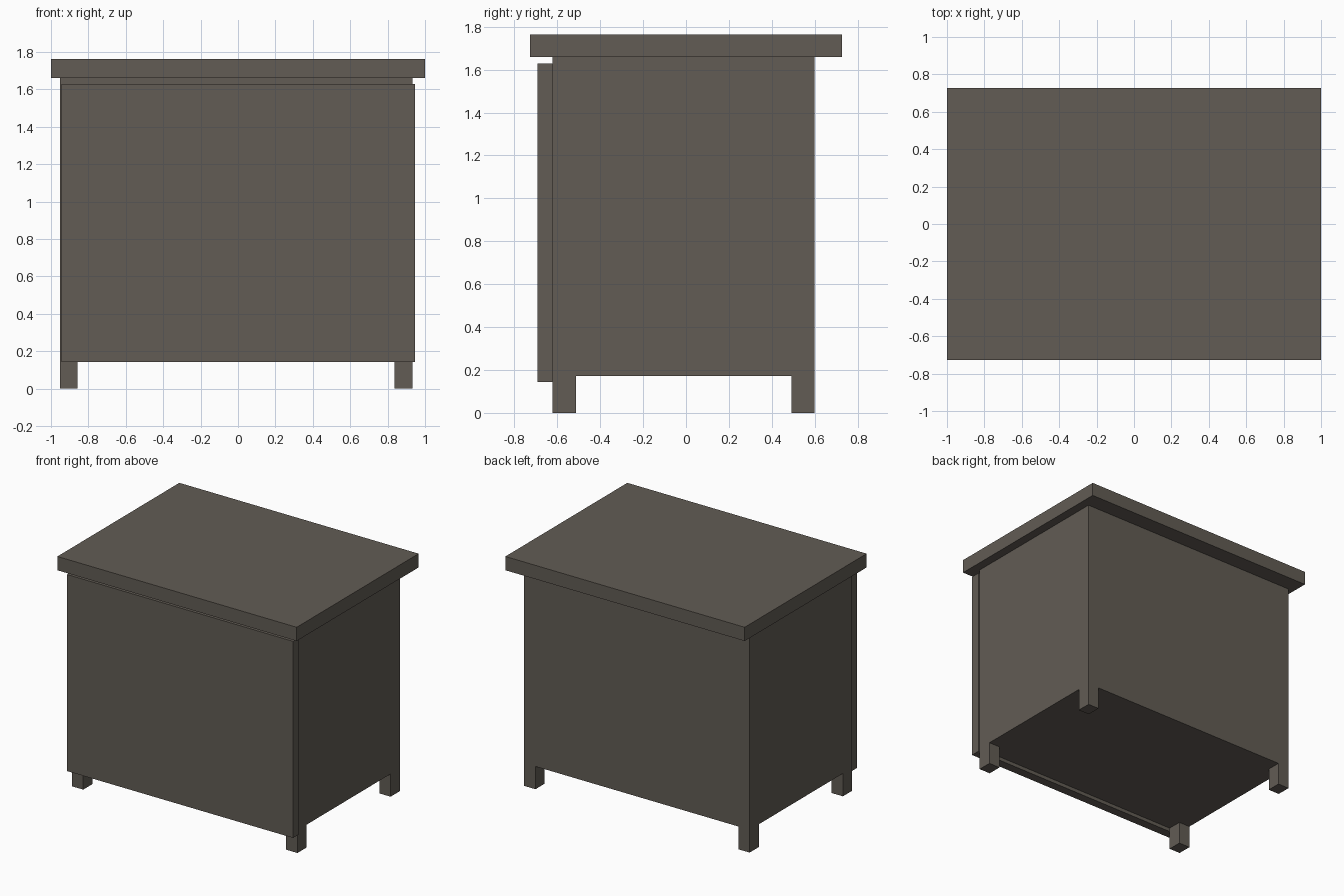
import bpy
import bmesh
from mathutils import Matrix, Vector

if "Cube" in bpy.data.objects:
    bpy.data.objects.remove(bpy.data.objects["Cube"])

wood = bpy.data.materials.new("dark grey brown wood")
wood.diffuse_color = (0.122, 0.107, 0.089, 1.0)
wood.use_nodes = True
wood.node_tree.nodes["Principled BSDF"].inputs["Base Color"].default_value = wood.diffuse_color


def box(name, x, y, z):
    """Box spanning the given (min, max) ranges."""
    lo, hi = Vector((x[0], y[0], z[0])), Vector((x[1], y[1], z[1]))
    bm = bmesh.new()
    bmesh.ops.create_cube(
        bm, size=1.0,
        matrix=Matrix.Translation((lo + hi) / 2) @ Matrix.Diagonal((hi - lo).to_4d()))
    mesh = bpy.data.meshes.new(name)
    bm.to_mesh(mesh)
    bm.free()
    mesh.materials.append(wood)
    obj = bpy.data.objects.new(name, mesh)
    bpy.context.collection.objects.link(obj)
    return obj


# Extents shared by the body and the legs
X0, X1 = -0.952, 0.932
Y0, Y1 = -0.622, 0.60
BODY_Z = 0.172
LEG_X, LEG_Y = 0.094, 0.109

# Overhanging top, cabinet body and front panel
box("top_board", (-1.0, 1.0), (-0.728, 0.728), (1.66, 1.764))
box("cabinet_body", (X0, X1), (Y0, Y1), (BODY_Z, 1.66))
box("front_panel", (-0.945, 0.945), (-0.692, Y0), (0.144, 1.629))

# Four legs flush with the body corners
for side, x in (("left", (X0, X0 + LEG_X)), ("right", (X1 - LEG_X, X1))):
    for end, y in (("front", (Y0, Y0 + LEG_Y)), ("back", (Y1 - LEG_Y, Y1))):
        box(f"{end}_{side}_leg", x, y, (0.0, BODY_Z))
